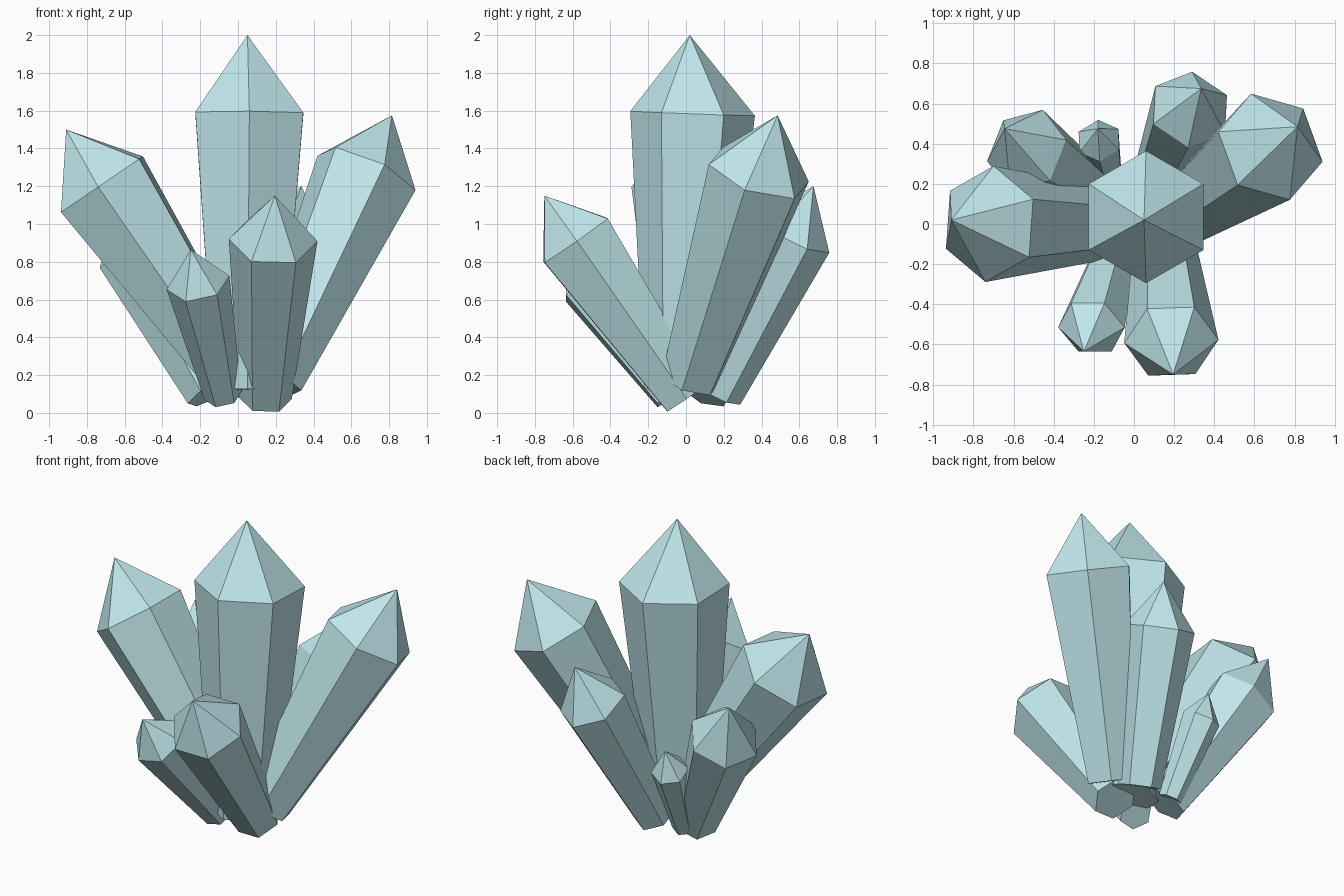
import bpy, bmesh, math
from mathutils import Vector

if "Cube" in bpy.data.objects:
    bpy.data.objects.remove(bpy.data.objects["Cube"])

mat = bpy.data.materials.new("crystal_teal")
mat.diffuse_color = (0.53, 0.80, 0.84, 1)
mat.use_nodes = True
mat.node_tree.nodes["Principled BSDF"].inputs["Base Color"].default_value = mat.diffuse_color


def crystal(name, base, shoulder, tip, r_base, r_shoulder, azimuth):
    """Six-sided tapered prism with a pointed cap; azimuth = heading of one corner seen from above."""
    base, shoulder, tip = Vector(base), Vector(shoulder), Vector(tip)
    axis = (shoulder - base).normalized()
    a = math.radians(azimuth)
    u = Vector((math.cos(a), math.sin(a), 0))
    u.z = -(u.x * axis.x + u.y * axis.y) / axis.z
    u.normalize()
    v = axis.cross(u)
    bm = bmesh.new()

    def ring(c, r):
        return [bm.verts.new(c + r * (math.cos(k * math.pi / 3) * u + math.sin(k * math.pi / 3) * v))
                for k in range(6)]

    low, high, top = ring(base, r_base), ring(shoulder, r_shoulder), bm.verts.new(tip)
    for i in range(6):
        j = (i + 1) % 6
        bm.faces.new((low[i], low[j], high[j], high[i]))
        bm.faces.new((high[i], high[j], top))
    bm.faces.new(low[::-1])
    me = bpy.data.meshes.new(name)
    bm.to_mesh(me)
    bm.free()
    me.materials.append(mat)
    bpy.context.collection.objects.link(bpy.data.objects.new(name, me))


# tall centre crystal
crystal("centre_crystal", (0.05, -0.02, 0.12), (0.06, 0.035, 1.585), (0.05, 0.02, 2.0), 0.20, 0.33, 90)
# large leaning side crystals
crystal("left_crystal", (-0.08, 0.0, 0.27), (-0.72, 0.0, 1.21), (-0.91, 0.02, 1.5), 0.17, 0.29, 86)
crystal("right_crystal", (0.19, 0.02, 0.17), (0.68, 0.385, 1.27), (0.815, 0.485, 1.575), 0.16, 0.285, -16)
# back crystals
crystal("back_crystal", (0.10, 0.17, 0.10), (0.28, 0.57, 0.94), (0.335, 0.675, 1.2), 0.13, 0.21, 87)
crystal("back_left_crystal", (-0.15, 0.11, 0.10), (-0.535, 0.366, 0.85), (-0.645, 0.475, 1.12), 0.13, 0.22, 195)
crystal("small_back_crystal", (-0.12, 0.19, 0.09), (-0.175, 0.415, 0.56), (-0.18, 0.475, 0.71), 0.07, 0.115, 92)
# front crystals
crystal("front_crystal", (0.145, 0.0, 0.078), (0.186, -0.585, 0.915), (0.195, -0.75, 1.15), 0.14, 0.235, 2)
crystal("front_left_crystal", (-0.08, -0.08, 0.09), (-0.212, -0.515, 0.69), (-0.25, -0.635, 0.865), 0.10, 0.17, 180)
